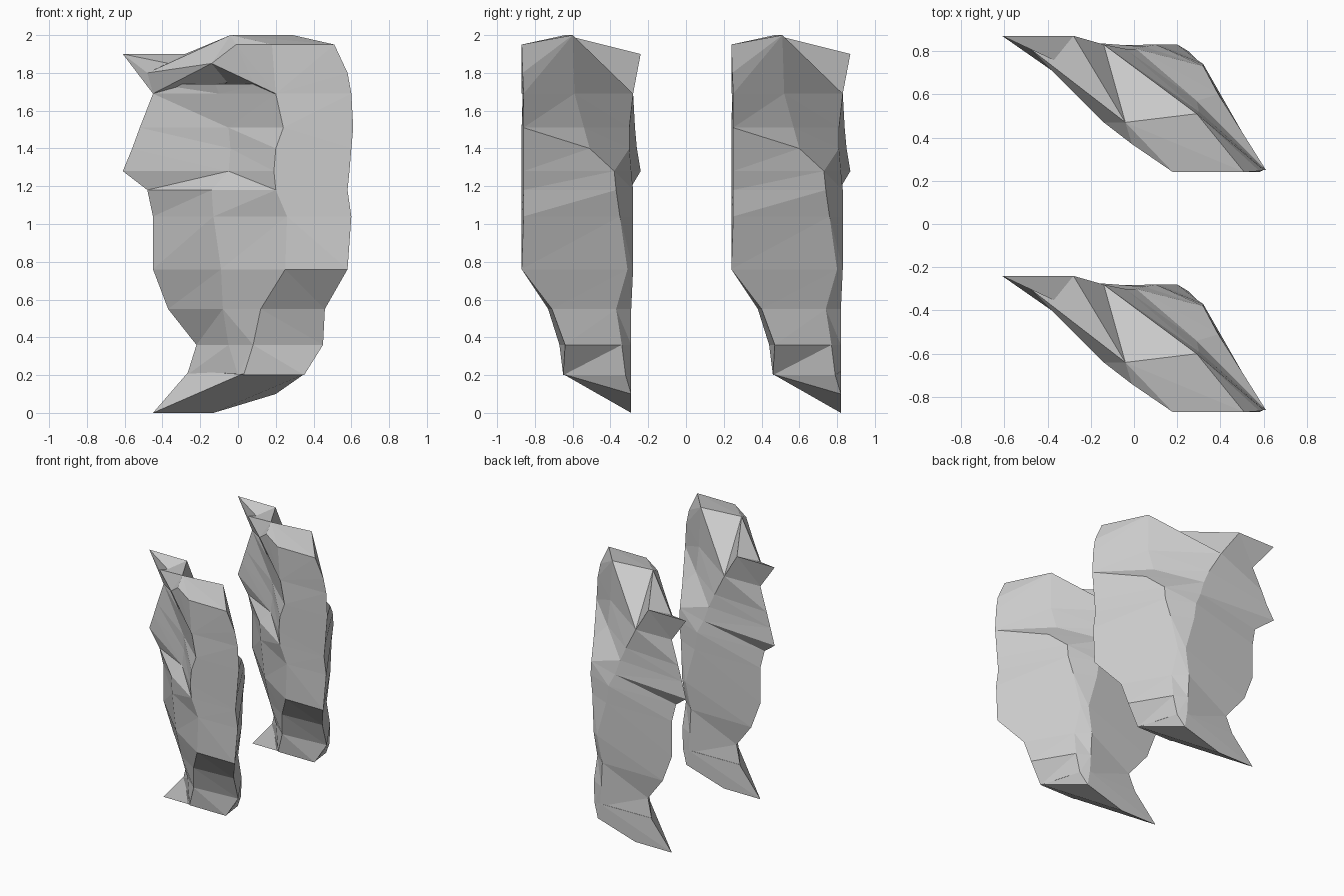
import bpy, bmesh

# Cross-sections of the slab: height, then (x, y) pairs
# left tip, left front, front, right, right back, back
SECTIONS = [
    (0.20, -.27, -.30,  .00, -.61,  .03, -.65,  .35, -.65,  .25, -.32,  .18, -.29),
    (0.36, -.22, -.32, -.05, -.56,  .08, -.67,  .45, -.64,  .27, -.34,  .17, -.29),
    (0.55, -.37, -.29, -.08, -.60,  .12, -.73,  .46, -.71,  .26, -.37,  .16, -.29),
    (0.76, -.45, -.29, -.09, -.65,  .25, -.87,  .58, -.87,  .25, -.31,  .20, -.28),
    (1.04, -.45, -.29, -.13, -.64,  .26, -.87,  .60, -.86,  .29, -.35,  .12, -.28),
    (1.18, -.48, -.30, -.14, -.64,  .20, -.87,  .58, -.86,  .32, -.37,  .10, -.28),
    (1.28, -.61, -.24, -.05, -.63,  .19, -.87,  .59, -.86,  .32, -.38,  .05, -.29),
    (1.40, -.56, -.26, -.04, -.62,  .20, -.87,  .60, -.86,  .39, -.51,  .01, -.30),
    (1.51, -.52, -.27, -.05, -.61,  .24, -.87,  .61, -.86,  .29, -.54, -.04, -.30),
    (1.69, -.45, -.29, -.10, -.60,  .20, -.865,  .60, -.86,  .30, -.59, -.14, -.28),
    (1.74, -.43, -.30, -.12, -.60,  .12, -.81,  .58, -.86,  .29, -.60, -.16, -.32),
]
# Head block with a ridge along the top
HEAD = [(-.04, -.64, 2.00), (.29, -.60, 2.00), (-.01, -.74, 1.95), (.18, -.87, 1.95),
        (.51, -.87, 1.95), (.58, -.865, 1.80), (-.14, -.64, 1.85), (.08, -.79, 1.75),
        (.20, -.87, 1.69), (.60, -.86, 1.69), (.30, -.59, 1.69), (-.14, -.28, 1.69)]
# Brow between head and horn
BROW = [(-.28, -.24, 1.90), (-.48, -.30, 1.80), (-.14, -.64, 1.85), (-.04, -.64, 2.00),
        (-.14, -.28, 1.69), (-.45, -.29, 1.69), (0, -.60, 1.76)]
# Pointed horn at the upper left
HORN = [(-.61, -.24, 1.90), (-.28, -.24, 1.90), (-.48, -.30, 1.80), (-.45, -.29, 1.69),
        (-.27, -.40, 1.83)]
# Slanted foot with its pointed toe
FOOT = [(-.45, -.29, 0), (-.13, -.29, 0), (.20, -.29, .10), (.02, -.65, .205),
        (.35, -.65, .205), (-.26, -.30, .22), (.25, -.32, .20), (.18, -.29, .22)]


def make_object(name, bm):
    bmesh.ops.triangulate(bm, faces=[f for f in bm.faces if len(f.verts) > 3])
    bmesh.ops.recalc_face_normals(bm, faces=bm.faces)
    mesh = bpy.data.meshes.new(name)
    bm.to_mesh(mesh)
    bm.free()
    obj = bpy.data.objects.new(name, mesh)
    bpy.context.collection.objects.link(obj)
    return obj


def loft(name, rows):
    bm = bmesh.new()
    rings = [[bm.verts.new((r[i], r[i + 1], r[0])) for i in range(1, len(r), 2)] for r in rows]
    for a, b in zip(rings, rings[1:]):
        for i in range(len(a)):
            j = (i + 1) % len(a)
            bm.faces.new((a[i], a[j], b[j], b[i]))
    bm.faces.new(rings[0][::-1])
    bm.faces.new(rings[-1])
    return make_object(name, bm)


def hull(name, points):
    bm = bmesh.new()
    for p in points:
        bm.verts.new(p)
    bmesh.ops.convex_hull(bm, input=bm.verts)
    loose = [v for v in bm.verts if not v.link_faces]
    bmesh.ops.delete(bm, geom=loose, context='VERTS')
    return make_object(name, bm)


# Front rock: slab merged with head, brow, horn and foot
rock = loft("front_rock_slab", SECTIONS)
bpy.context.view_layer.objects.active = rock
for name, points in (("rock_head", HEAD), ("rock_brow", BROW),
                     ("rock_horn", HORN), ("rock_foot", FOOT)):
    part = hull(name, points)
    mod = rock.modifiers.new("merge", 'BOOLEAN')
    mod.operation = 'UNION'
    mod.solver = 'EXACT'
    mod.object = part
    bpy.ops.object.modifier_apply(modifier=mod.name)
    bpy.data.objects.remove(part)

# Back rock: identical slab behind the first
back = rock.copy()
back.name = "back_rock_slab"
back.location.y = 1.11
bpy.context.collection.objects.link(back)
